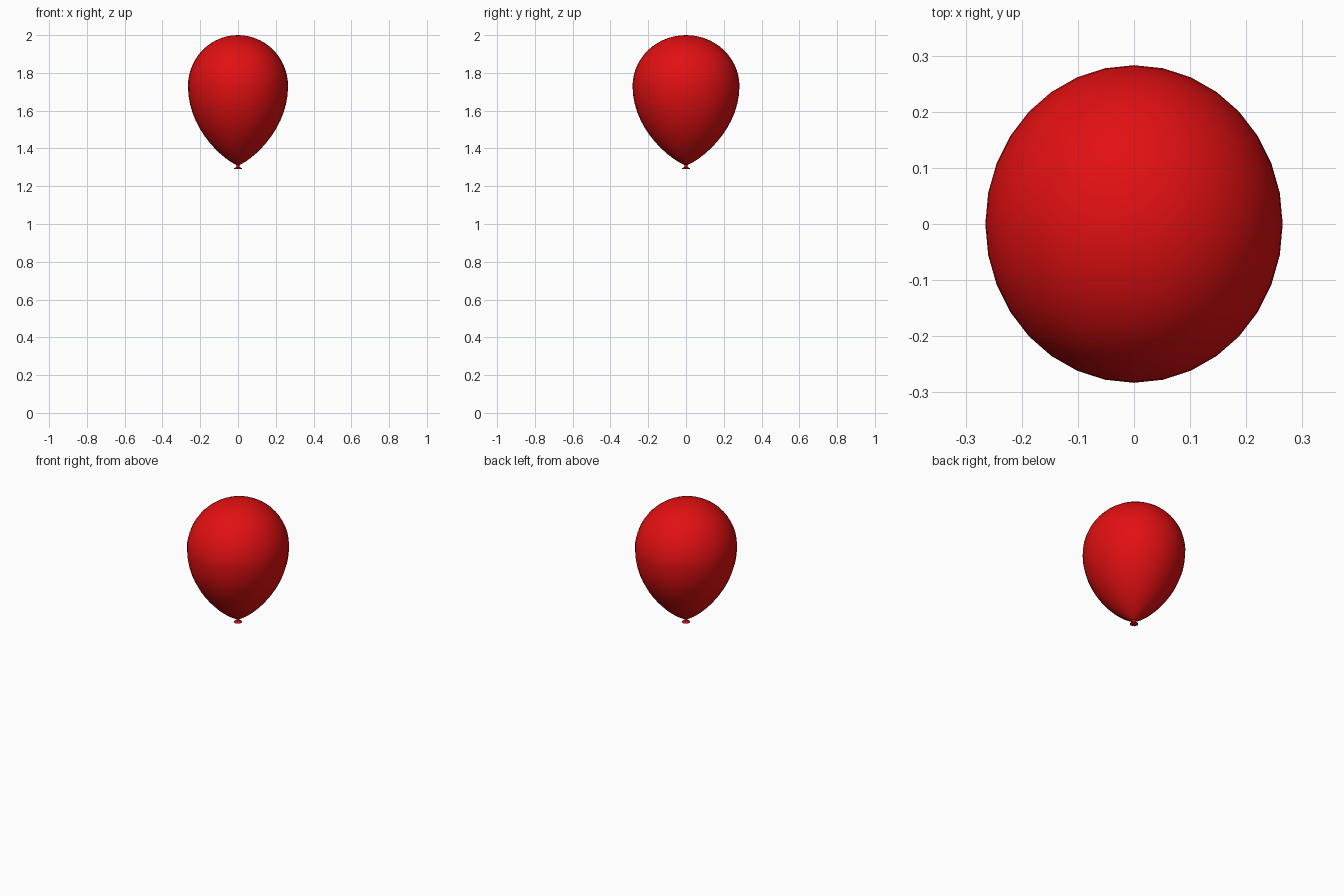
import bpy, bmesh, math

if "Cube" in bpy.data.objects:
    bpy.data.objects.remove(bpy.data.objects["Cube"])


def material(name, rgb):
    m = bpy.data.materials.new(name)
    m.diffuse_color = (*rgb, 1)
    m.use_nodes = True
    m.node_tree.nodes["Principled BSDF"].inputs["Base Color"].default_value = m.diffuse_color
    return m


def lathe(name, profile, segments, mat, y_scale=1.0):
    """Revolve (radius, z) points about z; a zero radius makes a pole."""
    bm = bmesh.new()
    rings = []
    for r, z in profile:
        if r < 1e-5:
            rings.append([bm.verts.new((0, 0, z))])
            continue
        angles = [2 * math.pi * i / segments for i in range(segments)]
        rings.append([bm.verts.new((r * math.cos(a), r * y_scale * math.sin(a), z))
                      for a in angles])
    for a, b in zip(rings, rings[1:]):
        for i in range(segments):
            j = (i + 1) % segments
            quad = [a[i % len(a)], a[j % len(a)], b[j % len(b)], b[i % len(b)]]
            bm.faces.new(list(dict.fromkeys(quad)))
    bmesh.ops.recalc_face_normals(bm, faces=bm.faces)
    mesh = bpy.data.meshes.new(name)
    bm.to_mesh(mesh)
    bm.free()
    mesh.materials.append(mat)
    obj = bpy.data.objects.new(name, mesh)
    bpy.context.collection.objects.link(obj)
    bpy.ops.object.select_all(action='DESELECT')
    obj.select_set(True)
    bpy.context.view_layer.objects.active = obj
    bpy.ops.object.shade_smooth_by_angle(angle=math.radians(40))
    return obj


red = material("balloon red", (0.76, 0.005, 0.006))
grey = material("string grey", (0.5, 0.5, 0.5))

# Balloon body: round crown, tapering to the neck below the widest ring
RADIUS, MIDDLE, TOP, BOTTOM = 0.265, 1.73, 2.0, 1.31
STEPS = 14
body = []
for i in range(2 * STEPS + 1):
    t = math.pi / 2 * (i / STEPS - 1)
    c, s = max(math.cos(t), 0), math.sin(t)
    if s < 0:
        body.append((RADIUS * c ** 1.6, MIDDLE + (MIDDLE - BOTTOM) * s))
    else:
        body.append((RADIUS * c, MIDDLE + (TOP - MIDDLE) * s))
lathe("balloon_body", body, 32, red, y_scale=0.283 / 0.265)

# Tied neck with its flared lip
lathe("neck_knot", [(0, 1.291), (0.021, 1.292), (0.021, 1.296), (0.009, 1.301),
                    (0.008, 1.307), (0.013, 1.316), (0, 1.318)], 16, red)

# Thin hanging string
lathe("string", [(0, 0), (0.001, 0), (0.001, 1.295), (0, 1.295)], 6, grey)
